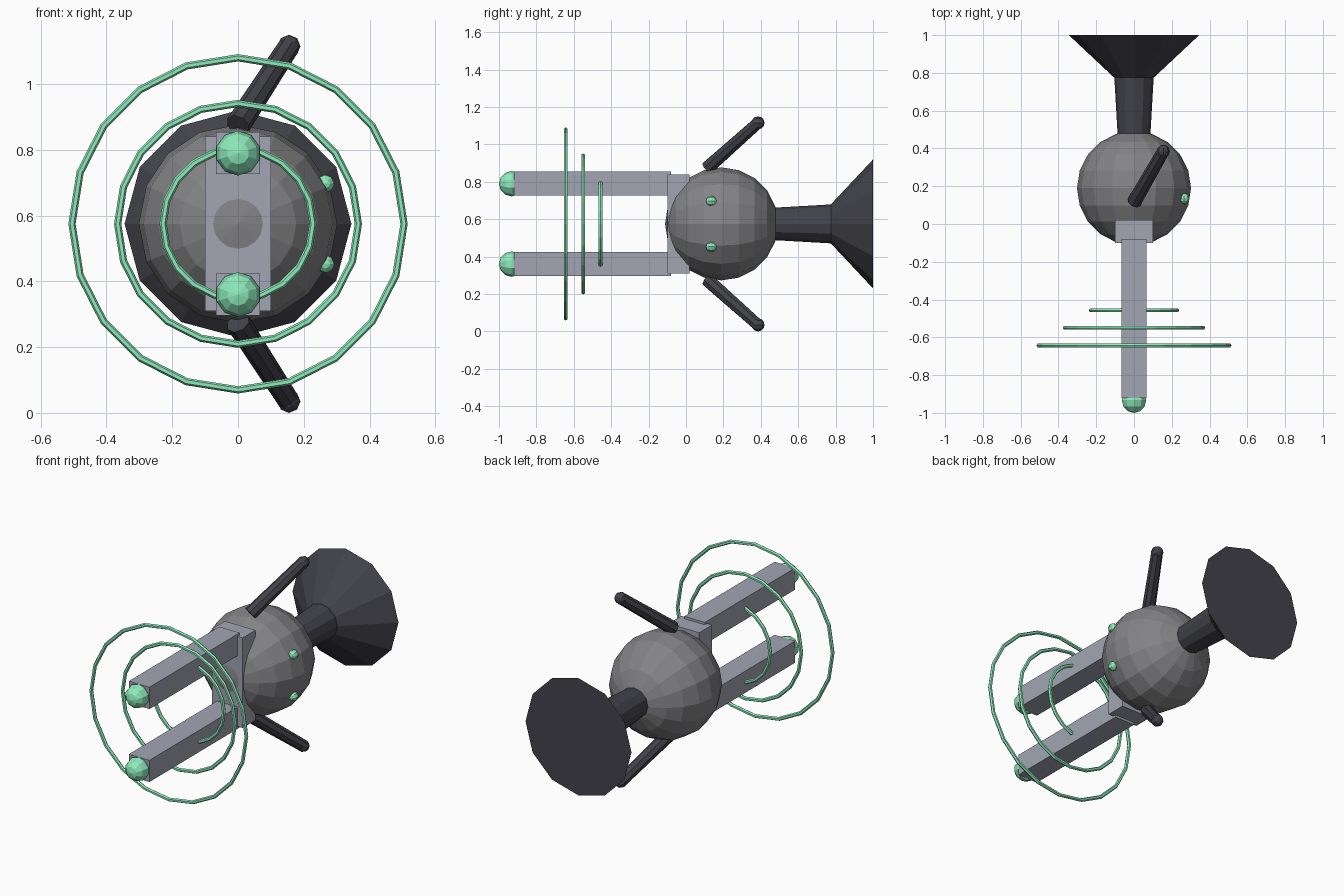
import bpy, bmesh, math
from mathutils import Vector, Matrix

if "Cube" in bpy.data.objects:
    bpy.data.objects.remove(bpy.data.objects["Cube"])

MID = 0.575                                  # height of the central axis
TO_Y = Matrix.Rotation(-math.pi / 2, 4, 'X')  # local z -> world y


def material(name, rgb):
    m = bpy.data.materials.new(name)
    m.diffuse_color = (*rgb, 1)
    m.use_nodes = True
    m.node_tree.nodes["Principled BSDF"].inputs["Base Color"].default_value = m.diffuse_color
    return m


BODY = material("body_grey", (0.23, 0.23, 0.24))
DARK = material("dark_grey", (0.055, 0.055, 0.07))
STEEL = material("steel", (0.36, 0.38, 0.45))
GREEN = material("glow_green", (0.27, 0.83, 0.50))


def finish(name, bm, mat):
    bmesh.ops.recalc_face_normals(bm, faces=bm.faces)
    me = bpy.data.meshes.new(name)
    bm.to_mesh(me)
    bm.free()
    me.materials.append(mat)
    ob = bpy.data.objects.new(name, me)
    bpy.context.collection.objects.link(ob)
    return ob


def ball(name, centre, r, seg, rings, mat):
    bm = bmesh.new()
    bmesh.ops.create_uvsphere(bm, u_segments=seg, v_segments=rings, radius=r,
                              matrix=Matrix.Translation(centre) @ TO_Y)
    return finish(name, bm, mat)


def rod(name, a, b, r1, r2, seg, mat):
    a, b = Vector(a), Vector(b)
    d = b - a
    rot = TO_Y if abs(d.x) + abs(d.z) < 1e-6 else d.to_track_quat('Z', 'Y').to_matrix().to_4x4()
    bm = bmesh.new()
    bmesh.ops.create_cone(bm, cap_ends=True, segments=seg, radius1=r1, radius2=r2,
                          depth=d.length, matrix=Matrix.Translation((a + b) / 2) @ rot)
    return finish(name, bm, mat)


def box(name, lo, hi, mat):
    lo, hi = Vector(lo), Vector(hi)
    bm = bmesh.new()
    bmesh.ops.create_cube(bm, size=1, matrix=Matrix.Translation((lo + hi) / 2)
                          @ Matrix.Diagonal((*(hi - lo), 1)))
    return finish(name, bm, mat)


def ring(name, y, R, r, seg, sides, mat):
    bm = bmesh.new()
    loops = []
    for i in range(seg):
        a = 2 * math.pi * i / seg
        loop = []
        for j in range(sides):
            b = 2 * math.pi * j / sides
            d = R + r * math.cos(b)
            loop.append(bm.verts.new((d * math.cos(a), y + r * math.sin(b), MID + d * math.sin(a))))
        loops.append(loop)
    for i in range(seg):
        p, q = loops[i], loops[(i + 1) % seg]
        for j in range(sides):
            k = (j + 1) % sides
            bm.faces.new((p[j], q[j], q[k], p[k]))
    return finish(name, bm, mat)


# Round body, rear neck and flared base
ball("body", (0, 0.19, MID), 0.302, 16, 10, BODY)
rod("neck", (0, 0.44, MID), (0, 0.79, MID), 0.085, 0.105, 12, DARK)
rod("flared_base", (0, 0.775, MID), (0, 1.0, MID), 0.105, 0.345, 12, DARK)

# Front mounting plate
box("front_plate", (-0.1, -0.1, MID - 0.265), (0.1, 0.02, MID + 0.265), STEEL)

# Parts mirrored above and below the axis
for side, s in (("upper", 1), ("lower", -1)):
    z = MID + s * 0.215
    box(side + "_prong", (-0.067, -0.92, z - 0.064), (0.067, -0.08, z + 0.064), STEEL)
    ball(side + "_prong_tip", (0, -0.932, z), 0.068, 10, 6, GREEN)
    tip = (0.155, 0.385, MID + s * 0.54)
    rod(side + "_fin", (0, 0.115, MID + s * 0.3), tip, 0.038, 0.033, 8, DARK)
    ball(side + "_fin_tip", tip, 0.035, 8, 6, DARK)
    ball(side + "_indicator", (0.266, 0.135, MID + s * 0.122), 0.028, 8, 6, GREEN)

# Energy rings around the prongs
for name, y, R in (("small_ring", -0.457, 0.228), ("middle_ring", -0.55, 0.366),
                   ("large_ring", -0.643, 0.505)):
    ring(name, y, R, 0.011, 20, 6, GREEN)
